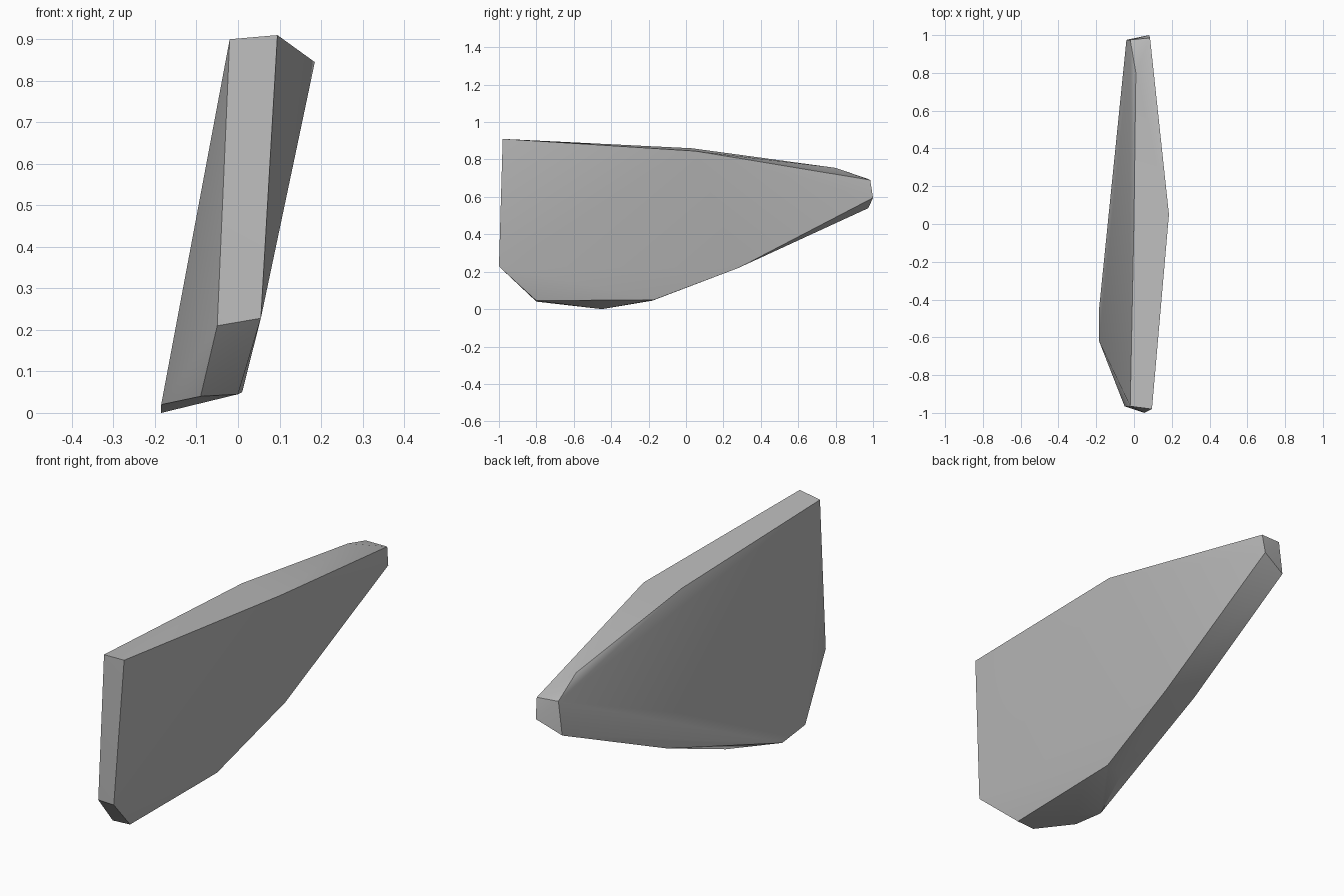
import bpy, bmesh, math

cube = bpy.data.objects.get("Cube")
if cube:
    bpy.data.objects.remove(cube, do_unlink=True)

# Stone grey
stone = bpy.data.materials.new("stone_grey")
stone.use_nodes = True
grey = (0.5, 0.5, 0.5, 1)
stone.diffuse_color = grey
stone.node_tree.nodes["Principled BSDF"].inputs["Base Color"].default_value = grey

# Outline of the left (+x) broad face
left_outline = [
    (0.095, -0.98, 0.91), (0.185, 0.05, 0.845), (0.085, 0.985, 0.69),
    (0.08, 1.0, 0.595), (0.05, 0.28, 0.22), (0.01, -0.17, 0.05),
    (0.0, -0.8, 0.045), (0.055, -1.0, 0.228),
]
# Outline of the right (-x) broad face
right_outline = [
    (-0.02, -0.965, 0.9), (0.0, 0.03, 0.86), (0.01, 0.8, 0.755),
    (-0.02, 0.975, 0.695), (-0.04, 0.975, 0.54), (-0.105, 0.29, 0.235),
    (-0.08, -0.18, 0.045), (-0.185, -0.45, 0.0), (-0.185, -0.62, 0.02),
    (-0.09, -0.8, 0.04), (-0.05, -0.965, 0.21),
]

# Faceted slab: hull wrapped around both outlines
bm = bmesh.new()
for point in left_outline + right_outline:
    bm.verts.new(point)
hull = bmesh.ops.convex_hull(bm, input=bm.verts)
loose = [v for v in bm.verts if not v.link_faces]
bmesh.ops.delete(bm, geom=loose, context='VERTS')
bmesh.ops.recalc_face_normals(bm, faces=bm.faces)

mesh = bpy.data.meshes.new("stone_shard")
bm.to_mesh(mesh)
bm.free()
mesh.materials.append(stone)
shard = bpy.data.objects.new("stone_shard", mesh)
bpy.context.collection.objects.link(shard)

# Soft shading across the broad faces, crisp rim
bpy.context.view_layer.objects.active = shard
shard.select_set(True)
bpy.ops.object.shade_smooth_by_angle(angle=math.radians(30))
